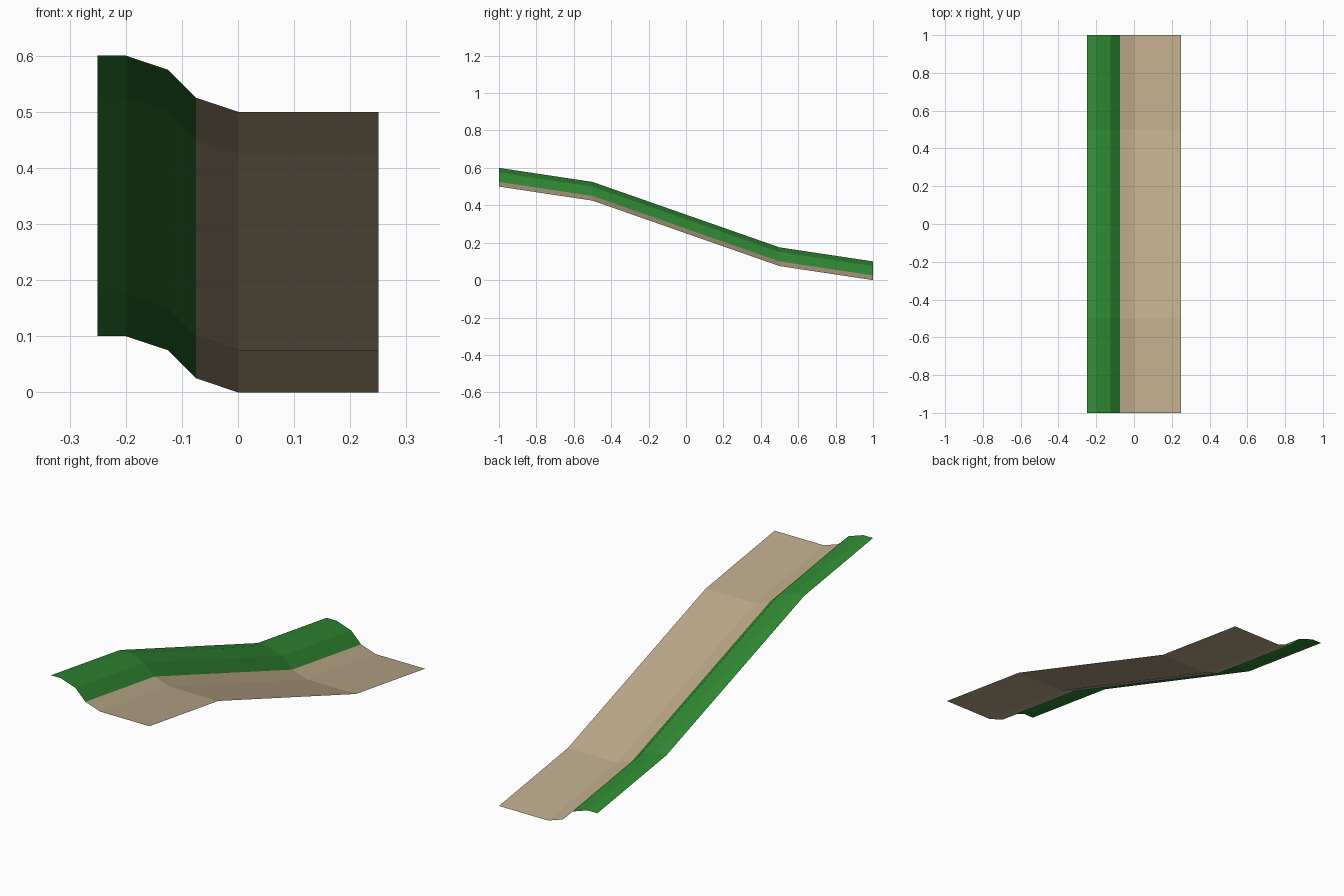
import bpy
import bmesh

cube = bpy.data.objects.get("Cube")
if cube:
    bpy.data.objects.remove(cube, do_unlink=True)


def make_material(name, rgb):
    mat = bpy.data.materials.new(name)
    mat.use_nodes = True
    colour = (*rgb, 1.0)
    mat.diffuse_color = colour
    bsdf = next(n for n in mat.node_tree.nodes if n.type == "BSDF_PRINCIPLED")
    bsdf.inputs["Base Color"].default_value = colour
    bsdf.inputs["Roughness"].default_value = 1.0
    return mat


def sweep_sheet(name, profile, path, mat):
    """Sweep an (x, z) cross-section along a (y, z) slope as an open sheet."""
    bm = bmesh.new()
    rows = [[bm.verts.new((x, y, z + rise)) for x, z in profile] for y, rise in path]
    for near, far in zip(rows, rows[1:]):
        for i in range(len(profile) - 1):
            bm.faces.new((near[i], near[i + 1], far[i + 1], far[i]))
    mesh = bpy.data.meshes.new(name)
    bm.to_mesh(mesh)
    bm.free()
    mesh.materials.append(mat)
    obj = bpy.data.objects.new(name, mesh)
    bpy.context.collection.objects.link(obj)
    return obj


# Slope running down from front to back
slope = [(-1, 0.5), (-0.5, 0.425), (0.5, 0.075), (1, 0)]

# Raised grass bank on the right
bank = [(-0.25, 0.1), (-0.2, 0.1), (-0.125, 0.075), (-0.075, 0.025)]
sweep_sheet("grass_bank", bank, slope, make_material("grass green", (0.03, 0.25, 0.034)))

# Flat dirt path with a curved edge meeting the bank
dirt = [(-0.075, 0.025), (0, 0), (0.25, 0)]
sweep_sheet("dirt_path", dirt, slope, make_material("dirt tan", (0.51, 0.40, 0.255)))
